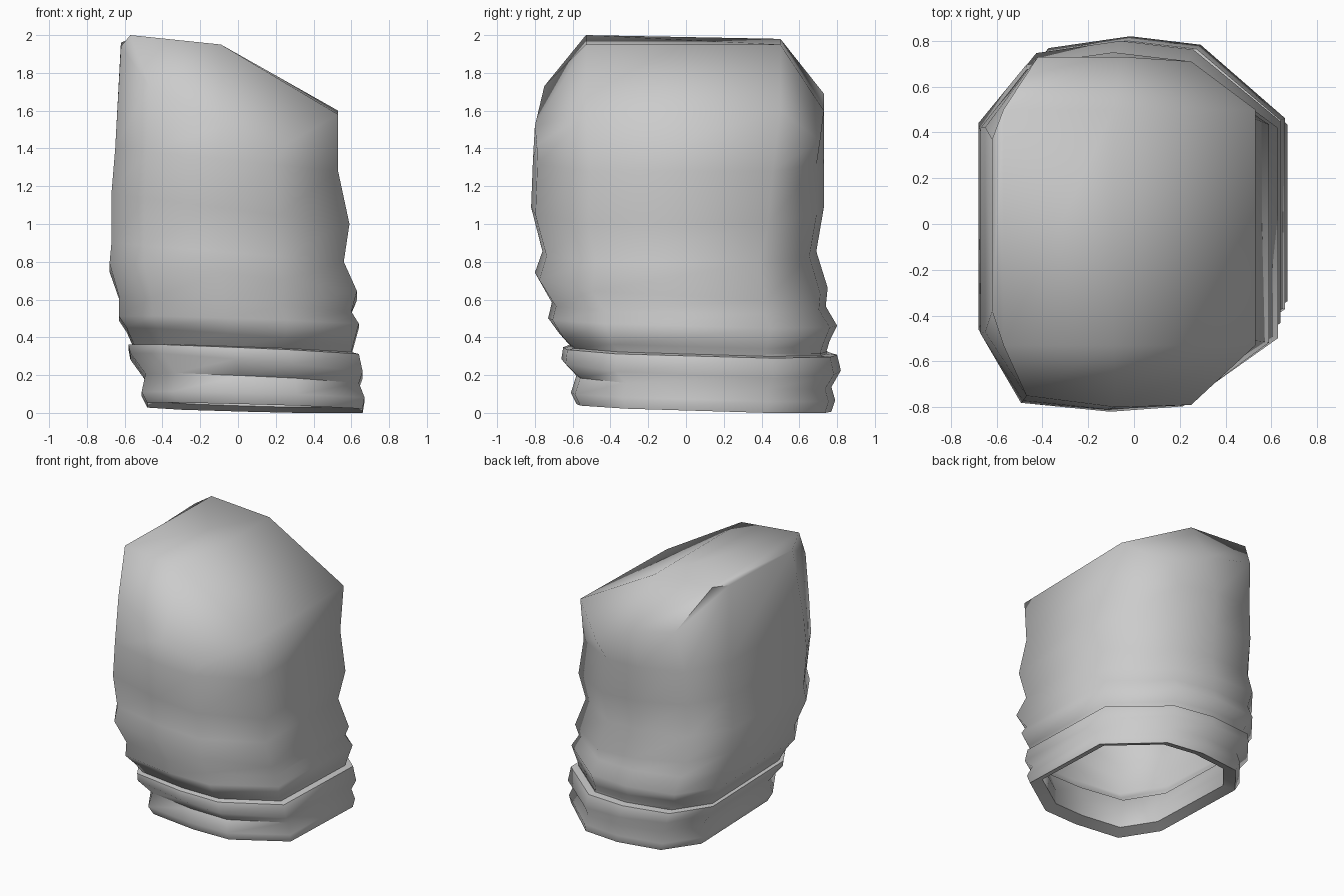
import bpy
import bmesh

if "Cube" in bpy.data.objects:
    bpy.data.objects.remove(bpy.data.objects["Cube"], do_unlink=True)

# One neutral grey for everything
grey = bpy.data.materials.new("grey")
grey.use_nodes = True
grey.diffuse_color = (0.6, 0.6, 0.6, 1)
grey.node_tree.nodes["Principled BSDF"].inputs["Base Color"].default_value = (0.6, 0.6, 0.6, 1)

# Sleeve folds: x min, x max, y min, y max, z at x min, z at x max, z tilt along y
FOLDS = [
    (-.48, .66, -.58, .77, .04, .01, -.02),
    (-.51, .67, -.61, .79, .10, .07, -.02),
    (-.49, .64, -.58, .77, .19, .14, -.03),
    (-.57, .66, -.66, .82, .30, .20, -.03),
    (-.58, .64, -.65, .80, .35, .30, -.02),
    (-.55, .60, -.61, .74, .35, .31, -.02),
    (-.59, .61, -.67, .76, .44, .35, -.02),
    (-.63, .64, -.73, .80, .50, .46, -.02),
    (-.63, .60, -.71, .74, .61, .53, -.01),
    (-.68, .63, -.80, .75, .77, .62, -.04),
    (-.67, .56, -.76, .69, .90, .80, 0),
    (-.67, .59, -.82, .73, 1.16, 1.0, 0),
    (-.65, .53, -.81, .73, 1.40, 1.28, 0),
]


def outline(z):
    """Ten-sided outline on a unit square; the back corner squares up with height."""
    return [(1, -.61), (1, .48 + .12 * z), (.4, .95), (-.1, 1), (-.68, .93),
            (-1, .6), (-1, -.56), (-.72, -.95), (-.1, -1), (.4, -.97)]


def ring(bm, x0, x1, y0, y1, z0, z1, tilt, scale=1, lift=0):
    cx, cy = (x0 + x1) / 2, (y0 + y1) / 2
    hx, hy = (x1 - x0) / 2, (y1 - y0) / 2
    return [bm.verts.new((cx + u * hx * scale, cy + v * hy * scale,
                          z0 + (z1 - z0) * (u + 1) / 2 + tilt * v + lift))
            for u, v in outline(z0)]


def bridge(bm, a, b):
    n = len(a)
    for i in range(n):
        j = (i + 1) % n
        bm.faces.new((a[i], a[j], b[j], b[i]))


bm = bmesh.new()

# Folded lining inside the open hem, then the outer wall
rings = [ring(bm, *FOLDS[4], .93, .02), ring(bm, *FOLDS[2], .9),
         ring(bm, *FOLDS[0], .88, .03)]
rings += [ring(bm, *f) for f in FOLDS]

# Uneven upper rim, in the same order as the outline
rim = [bm.verts.new(p) for p in (
    (.53, -.53, 1.58), (.53, .5, 1.6), (.25, .71, 1.44), (-.05, .73, 1.6), (-.42, .73, 1.69),
    (-.62, .37, 1.96), (-.62, -.38, 1.94), (-.47, -.75, 1.73), (-.08, -.8, 1.52), (.25, -.79, 1.42))]
rings.append(rim)
for a, b in zip(rings, rings[1:]):
    bridge(bm, a, b)

# Slanted cap
r1, r2, b1, b2, b3, l1, l2, f1, f2, f3 = rim
lf, mf, mb, lb = [bm.verts.new(p) for p in (
    (-.57, -.53, 2), (-.09, -.53, 1.95), (-.09, .5, 1.95), (-.57, .5, 1.98))]
for face in ((f1, f2, mf, lf), (f2, f3, r1, mf), (l2, f1, lf), (lf, mf, mb, lb),
             (mf, r1, r2, mb), (lb, mb, b2, b3), (mb, r2, b1, b2), (lb, b3, l1),
             (l2, lf, lb, l1)):
    bm.faces.new(face)
bmesh.ops.recalc_face_normals(bm, faces=bm.faces)

mesh = bpy.data.meshes.new("sleeve")
bm.to_mesh(mesh)
bm.free()
sleeve = bpy.data.objects.new("sleeve", mesh)
bpy.context.collection.objects.link(sleeve)
mesh.materials.append(grey)

# Soft cloth shading with crisp creases
bpy.context.view_layer.objects.active = sleeve
sleeve.select_set(True)
bpy.ops.object.shade_smooth_by_angle(angle=1.02)
